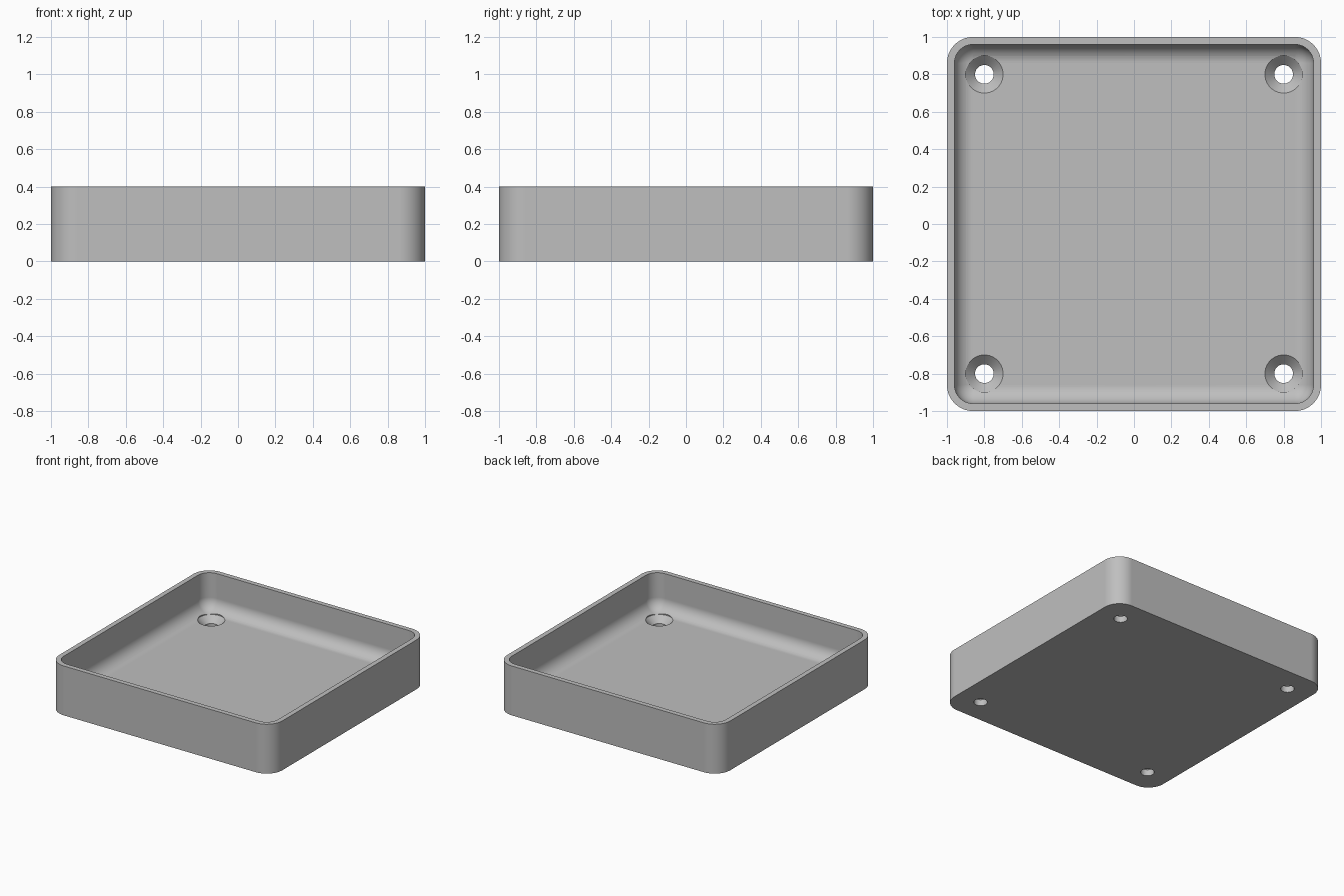
import bpy, bmesh
from math import sin, cos, pi

cube = bpy.data.objects.get("Cube")
if cube:
    bpy.data.objects.remove(cube, do_unlink=True)

HEIGHT, FLOOR, WALL = 0.4, 0.1, 0.04
OUTER_R, INNER_R = 0.14, 0.10
FILLET_STEPS, CORNER_STEPS = 12, 12

grey = bpy.data.materials.new("plain grey")
grey.use_nodes = True
COLOUR = (0.52, 0.52, 0.52, 1)
grey.diffuse_color = COLOUR
grey.node_tree.nodes["Principled BSDF"].inputs["Base Color"].default_value = COLOUR


def rounded_square(bm, half, radius, z):
    """Closed ring of vertices around a square with rounded corners."""
    ring = []
    for corner, (sx, sy) in enumerate([(1, 1), (-1, 1), (-1, -1), (1, -1)]):
        for i in range(CORNER_STEPS + 1):
            a = (corner + i / CORNER_STEPS) * pi / 2
            ring.append(bm.verts.new((sx * (half - radius) + radius * cos(a),
                                      sy * (half - radius) + radius * sin(a), z)))
    return ring


def circle(bm, x, y, radius, z, sides=48):
    return [bm.verts.new((x + radius * cos(2 * pi * i / sides),
                          y + radius * sin(2 * pi * i / sides), z)) for i in range(sides)]


def loft(bm, rings):
    """Join rings in order and cap both ends."""
    for a, b in zip(rings, rings[1:]):
        for i in range(len(a)):
            j = (i + 1) % len(a)
            bm.faces.new((a[i], a[j], b[j], b[i]))
    bm.faces.new(rings[0][::-1])
    bm.faces.new(rings[-1])


def make_object(name, bm):
    bmesh.ops.remove_doubles(bm, verts=bm.verts, dist=1e-5)
    bmesh.ops.recalc_face_normals(bm, faces=bm.faces)
    mesh = bpy.data.meshes.new(name)
    bm.to_mesh(mesh)
    bm.free()
    mesh.materials.append(grey)
    obj = bpy.data.objects.new(name, mesh)
    bpy.context.collection.objects.link(obj)
    return obj


# Tray: outer wall, rim, inner wall, then a rounded edge down to the floor
bm = bmesh.new()
rings = [rounded_square(bm, 1, OUTER_R, 0),
         rounded_square(bm, 1, OUTER_R, HEIGHT),
         rounded_square(bm, 1 - WALL, INNER_R, HEIGHT)]
for i in range(FILLET_STEPS + 1):
    t = i / FILLET_STEPS * pi / 2
    inset = INNER_R * (1 - cos(t))
    rings.append(rounded_square(bm, 1 - WALL - inset, INNER_R - inset,
                                FLOOR + INNER_R * (1 - sin(t))))
loft(bm, rings)
tray = make_object("tray", bm)

# Countersunk screw holes near the four corners
bm = bmesh.new()
for x in (-0.8, 0.8):
    for y in (-0.8, 0.8):
        loft(bm, [circle(bm, x, y, r, z) for r, z in
                  ((0.05, -0.1), (0.05, 0.05), (0.1, FLOOR), (0.1, 0.3))])
cutter = make_object("screw_hole_cutter", bm)
cutter.hide_render = True
cutter.hide_set(True)

cut = tray.modifiers.new("screw holes", 'BOOLEAN')
cut.operation = 'DIFFERENCE'
cut.solver = 'EXACT'
cut.object = cutter
bpy.ops.object.select_all(action='DESELECT')
tray.select_set(True)
bpy.context.view_layer.objects.active = tray
bpy.ops.object.modifier_apply(modifier=cut.name)
bpy.data.objects.remove(cutter, do_unlink=True)

# Smooth curves, with flat faces kept flat
bpy.ops.object.shade_smooth_by_angle(angle=pi / 6)
weighted = tray.modifiers.new("flat face normals", 'WEIGHTED_NORMAL')
weighted.keep_sharp = True
